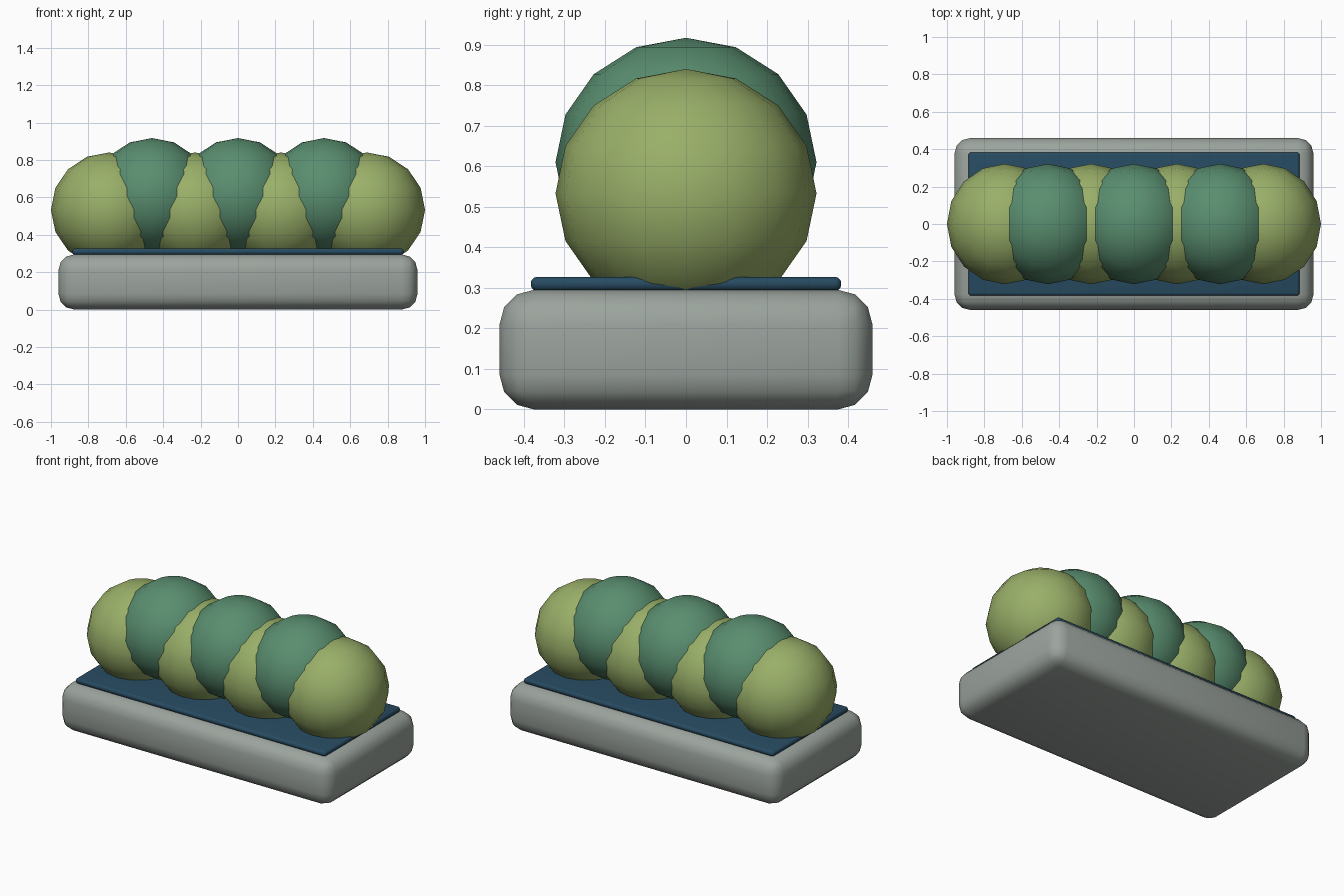
import bpy
import math

if "Cube" in bpy.data.objects:
    bpy.data.objects.remove(bpy.data.objects["Cube"])


def material(name, color):
    m = bpy.data.materials.new(name)
    m.diffuse_color = (*color, 1)
    m.use_nodes = True
    m.node_tree.nodes["Principled BSDF"].inputs["Base Color"].default_value = m.diffuse_color
    return m


STONE = material("stone_grey", (0.33, 0.37, 0.34))
NAVY = material("deep_blue", (0.02, 0.07, 0.12))
LIGHT = material("light_green", (0.32, 0.43, 0.14))
DARK = material("dark_green", (0.10, 0.27, 0.16))


def slab(name, half_x, half_y, z0, z1, bevel, segments, mat):
    bpy.ops.mesh.primitive_cube_add(size=2, location=(0, 0, (z0 + z1) / 2))
    ob = bpy.context.object
    ob.name = name
    ob.scale = (half_x, half_y, (z1 - z0) / 2)
    bpy.ops.object.transform_apply(location=False, rotation=False, scale=True)
    mod = ob.modifiers.new("rounded_edges", 'BEVEL')
    mod.width, mod.segments = bevel, segments
    bpy.ops.object.modifier_apply(modifier=mod.name)
    bpy.ops.object.shade_smooth_by_angle(angle=math.radians(40))
    ob.data.materials.append(mat)


def ball(name, x, z, mat):
    bpy.ops.mesh.primitive_uv_sphere_add(segments=16, ring_count=8, radius=1, location=(x, 0, z))
    ob = bpy.context.object
    ob.name = name
    ob.scale = (0.31, 0.322, 0.307)
    bpy.ops.object.transform_apply(location=False, rotation=False, scale=True)
    bpy.ops.object.shade_smooth()
    ob.data.materials.append(mat)


# Rounded plinth and thin plate on top
slab("base", 0.96, 0.46, 0, 0.295, 0.085, 3, STONE)
slab("plate", 0.885, 0.383, 0.293, 0.327, 0.015, 3, NAVY)

# Row of seven overlapping segments, alternating low light and raised dark
for i in range(7):
    raised = i % 2 == 1
    ball(f"body_segment_{i + 1}", (i - 3) * 0.23, 0.61 if raised else 0.533,
         DARK if raised else LIGHT)
